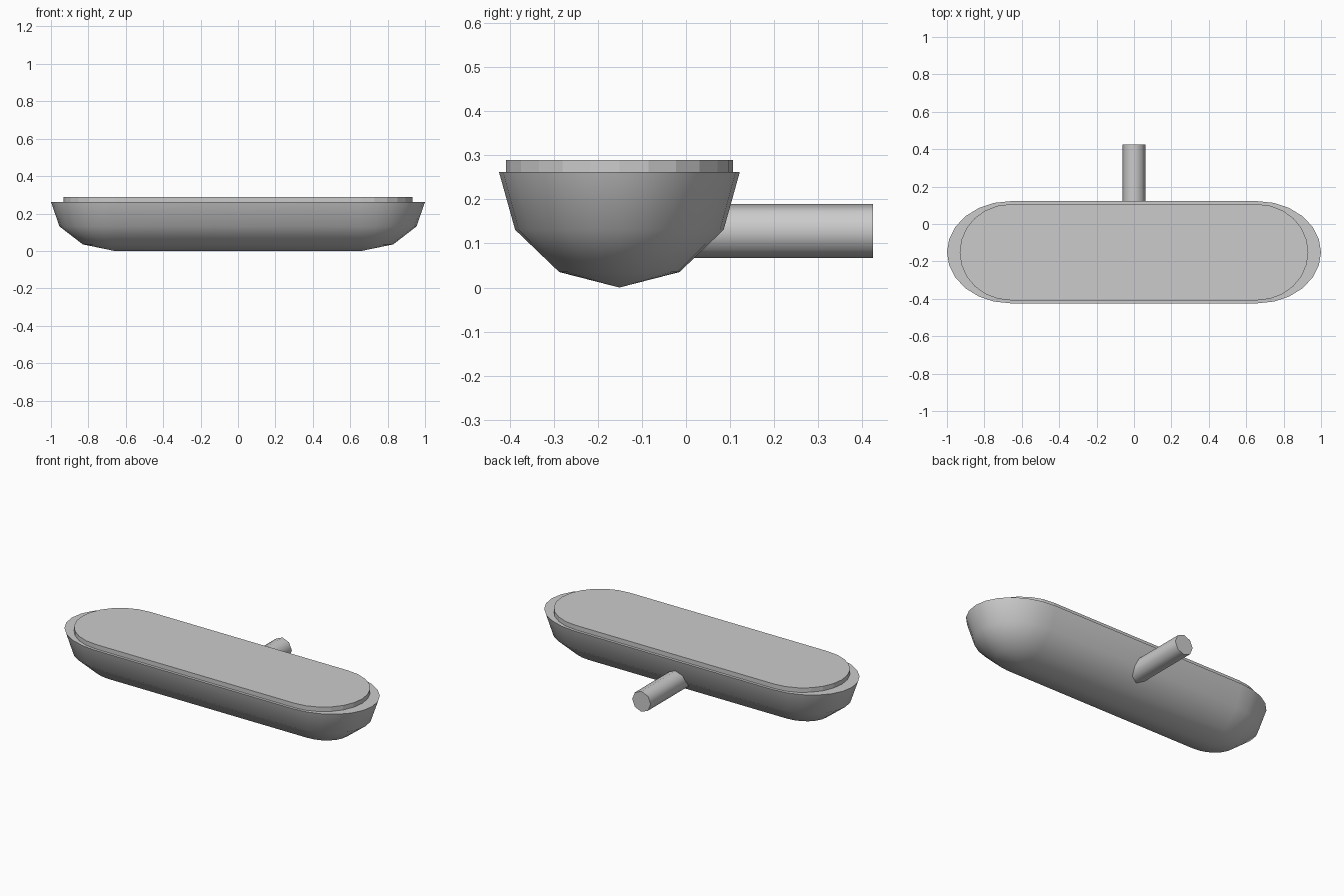
import bpy, bmesh
from math import sin, cos, pi, radians

if "Cube" in bpy.data.objects:
    bpy.data.objects.remove(bpy.data.objects["Cube"], do_unlink=True)

CENTRE_Y = -0.151    # centre line of the body
STRAIGHT = 0.66      # half length of the straight middle
RIM_Z = 0.262

grey = bpy.data.materials.new("plain grey")
grey.use_nodes = True
colour = (0.6, 0.6, 0.6, 1)
grey.diffuse_color = colour
grey.node_tree.nodes["Principled BSDF"].inputs["Base Color"].default_value = colour


def finish(bm, name, smooth_angle=None):
    bmesh.ops.remove_doubles(bm, verts=bm.verts, dist=1e-5)
    bmesh.ops.recalc_face_normals(bm, faces=bm.faces)
    mesh = bpy.data.meshes.new(name)
    bm.to_mesh(mesh)
    bm.free()
    mesh.materials.append(grey)
    obj = bpy.data.objects.new(name, mesh)
    bpy.context.collection.objects.link(obj)
    if smooth_angle:
        bpy.ops.object.select_all(action='DESELECT')
        obj.select_set(True)
        bpy.context.view_layer.objects.active = obj
        bpy.ops.object.shade_smooth_by_angle(angle=radians(smooth_angle))
    return obj


def stadium(bm, rx, ry, z):
    """Ring of vertices: two half ellipses joined by straight sides."""
    ring = []
    for side, start in ((1, -pi / 2), (-1, pi / 2)):
        for i in range(13):
            a = start + i * pi / 12
            ring.append(bm.verts.new((side * STRAIGHT + rx * cos(a),
                                      CENTRE_Y + ry * sin(a), z)))
    return ring


def loft(bm, lower, upper):
    for i in range(len(lower)):
        j = (i + 1) % len(lower)
        bm.faces.new((lower[i], lower[j], upper[j], upper[i]))


# Rounded hull: stadium rings shrinking down to a keel line
bm = bmesh.new()
rings = []
for k in range(4):
    a = k * pi / 6
    s = max(sin(a), 1e-7)
    rings.append(stadium(bm, 0.34 * s, 0.273 * s, RIM_Z * (1 - cos(a))))
for lower, upper in zip(rings, rings[1:]):
    loft(bm, lower, upper)
bm.faces.new(rings[-1])
bmesh.ops.dissolve_degenerate(bm, dist=1e-5, edges=bm.edges)
finish(bm, "hull", 50)

# Raised flat deck on top of the hull
bm = bmesh.new()
low = stadium(bm, 0.272, 0.257, RIM_Z - 0.02)
high = stadium(bm, 0.272, 0.257, 0.289)
loft(bm, low, high)
bm.faces.new(high)
bm.faces.new(low[::-1])
finish(bm, "deck")

# Eight-sided peg sticking out of the back
bm = bmesh.new()
ends = [[bm.verts.new((0.0615 * cos(i * pi / 4), y, 0.128 + 0.0615 * sin(i * pi / 4)))
         for i in range(8)] for y in (-0.1, 0.424)]
loft(bm, *ends)
for end in ends:
    bm.faces.new(end)
finish(bm, "peg", 50)
